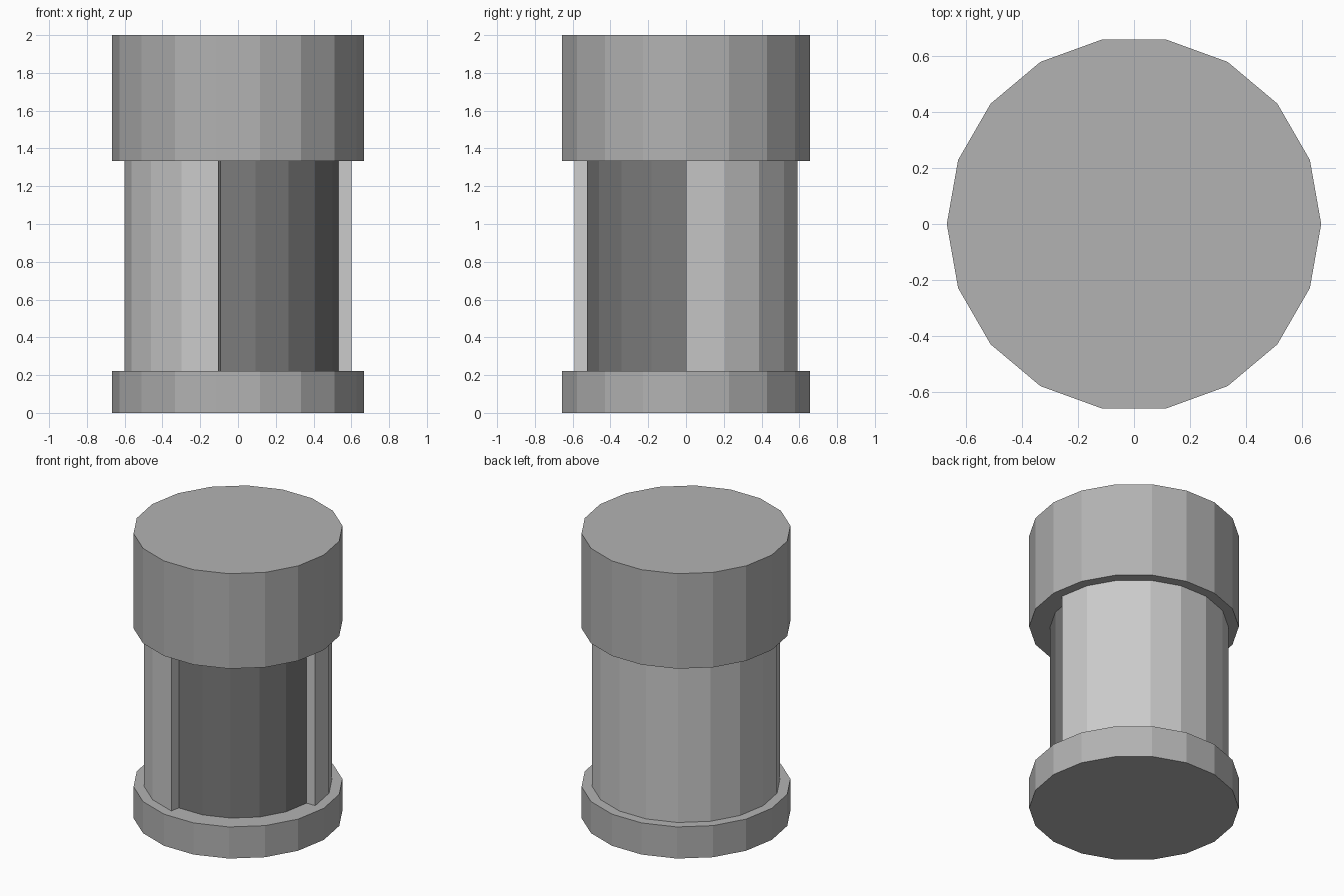
import bpy, bmesh
from math import cos, sin, radians

if "Cube" in bpy.data.objects:
    bpy.data.objects.remove(bpy.data.objects["Cube"])

SIDES = 18
STEP = 360 / SIDES
CAP_R, SHELL_R, CORE_R = 0.667, 0.6, 0.533
BASE_TOP, LID_BOTTOM, TOP = 0.222, 1.333, 2.0


def material(name, value):
    mat = bpy.data.materials.new(name)
    mat.diffuse_color = (value, value, value, 1)
    mat.use_nodes = True
    mat.node_tree.nodes["Principled BSDF"].inputs["Base Color"].default_value = mat.diffuse_color
    return mat


def make_object(name, bm, mat):
    bmesh.ops.recalc_face_normals(bm, faces=bm.faces)
    mesh = bpy.data.meshes.new(name)
    bm.to_mesh(mesh)
    bm.free()
    mesh.materials.append(mat)
    obj = bpy.data.objects.new(name, mesh)
    bpy.context.collection.objects.link(obj)
    return obj


def ring_point(r, i, z):
    a = radians(i * STEP)
    return (r * cos(a), r * sin(a), z)


def cylinder(name, r, z0, z1, mat):
    bm = bmesh.new()
    base = bm.faces.new([bm.verts.new(ring_point(r, i, z0)) for i in range(SIDES)])
    top = bmesh.ops.extrude_face_region(bm, geom=[base], use_keep_orig=True)["geom"]
    bmesh.ops.translate(bm, vec=(0, 0, z1 - z0),
                        verts=[v for v in top if isinstance(v, bmesh.types.BMVert)])
    return make_object(name, bm, mat)


def open_shell(name, r_in, r_out, z0, z1, segments, mat):
    bm = bmesh.new()
    # rectangular wall section at every step of the arc
    rings = [[bm.verts.new(ring_point(r, i, z))
              for r, z in ((r_in, z0), (r_out, z0), (r_out, z1), (r_in, z1))]
             for i in range(segments + 1)]
    for a, b in zip(rings, rings[1:]):
        for k in range(4):
            n = (k + 1) % 4
            bm.faces.new((a[k], a[n], b[n], b[k]))
    bm.faces.new(rings[0])
    bm.faces.new(rings[-1])
    return make_object(name, bm, mat)


cap_grey = material("cap_grey", 0.45)
shell_grey = material("shell_light_grey", 0.8)
core_grey = material("core_dark_grey", 0.2)

# Base and taller lid
cylinder("base", CAP_R, 0, BASE_TOP, cap_grey)
cylinder("lid", CAP_R, LID_BOTTOM, TOP, cap_grey)

# Dark inner core, seen through the opening at the front right
cylinder("inner_core", CORE_R, BASE_TOP, LID_BOTTOM, core_grey)

# Light sleeve wrapped 260 degrees around the core
open_shell("outer_sleeve", CORE_R, SHELL_R, BASE_TOP, LID_BOTTOM, 13, shell_grey)
